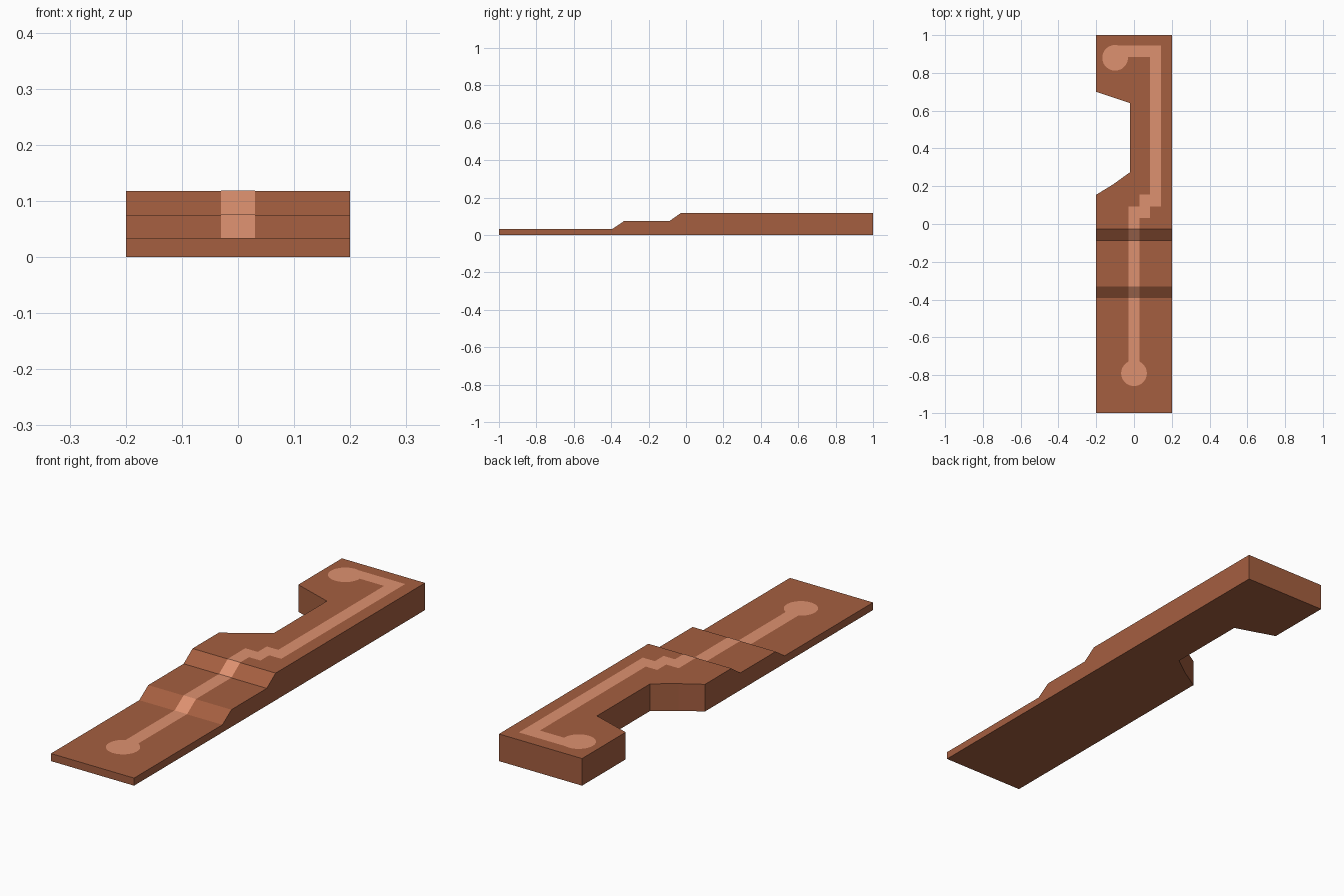
import bpy
import bmesh
from math import asin, cos, sin, pi

if "Cube" in bpy.data.objects:
    bpy.data.objects.remove(bpy.data.objects["Cube"])

# Side profile of the top surface: (y, z)
PROFILE = [(-1, 0.033), (-0.393, 0.033), (-0.331, 0.075),
           (-0.088, 0.075), (-0.027, 0.118), (1, 0.118)]


def height(y):
    for (y0, z0), (y1, z1) in zip(PROFILE, PROFILE[1:]):
        if y <= y1 + 1e-6:
            return z0 + (z1 - z0) * (y - y0) / (y1 - y0)
    return PROFILE[-1][1]


def arc(cx, cy, r, a0, a1, n=28):
    return [(cx + r * cos(a0 + (a1 - a0) * i / n),
             cy + r * sin(a0 + (a1 - a0) * i / n)) for i in range(n + 1)]


def material(name, color):
    m = bpy.data.materials.new(name)
    m.diffuse_color = (*color, 1)
    m.use_nodes = True
    m.node_tree.nodes["Principled BSDF"].inputs["Base Color"].default_value = m.diffuse_color
    return m


def stepped_part(name, outline, mat, lift=0, solid=False):
    """Plan outline draped over the profile, optionally closed down to z = 0."""
    bm = bmesh.new()
    bm.faces.new([bm.verts.new((x, y, 0)) for x, y in outline])
    for y, _ in PROFILE[1:-1]:
        bmesh.ops.bisect_plane(bm, geom=bm.verts[:] + bm.edges[:] + bm.faces[:],
                               plane_co=(0, y, 0), plane_no=(0, 1, 0))
    top = bm.verts[:]
    if solid:
        r = bmesh.ops.extrude_face_region(bm, geom=bm.faces[:], use_keep_orig=True)
        top = [g for g in r["geom"] if isinstance(g, bmesh.types.BMVert)]
    for v in top:
        v.co.z = height(v.co.y) + lift
    bm.normal_update()
    if solid:
        bmesh.ops.recalc_face_normals(bm, faces=bm.faces[:])
    else:
        bmesh.ops.reverse_faces(bm, faces=[f for f in bm.faces if f.normal.z < 0])
    me = bpy.data.meshes.new(name)
    bm.to_mesh(me)
    bm.free()
    me.materials.append(mat)
    ob = bpy.data.objects.new(name, me)
    bpy.context.collection.objects.link(ob)
    return ob


# Stepped slab with a notch in its left edge
body = [(-0.2, -1), (0.2, -1), (0.2, 1), (-0.2, 1), (-0.2, 0.7), (-0.02, 0.64),
        (-0.02, 0.275), (-0.11, 0.21), (-0.2, 0.155)]
stepped_part("stepped_slab", body, material("brown", (0.376, 0.114, 0.051)), solid=True)

# Light path with a round pad at each end
W, R = 0.03, 0.068
g = asin(W / R)
path = arc(0, -0.79, R, pi / 2 + g, 2.5 * pi - g)
path += [(W, 0.033), (0.085, 0.033), (0.085, 0.093), (0.143, 0.093), (0.143, 0.945)]
path += arc(-0.1, 0.88, R, asin(0.065 / R), 2 * pi + asin(0.003 / R))
path += [(0.085, 0.883), (0.085, 0.155), (W, 0.155), (W, 0.093), (-W, 0.093)]
stepped_part("path_inlay", path, material("light_copper", (0.73, 0.283, 0.162)), lift=0.001)
